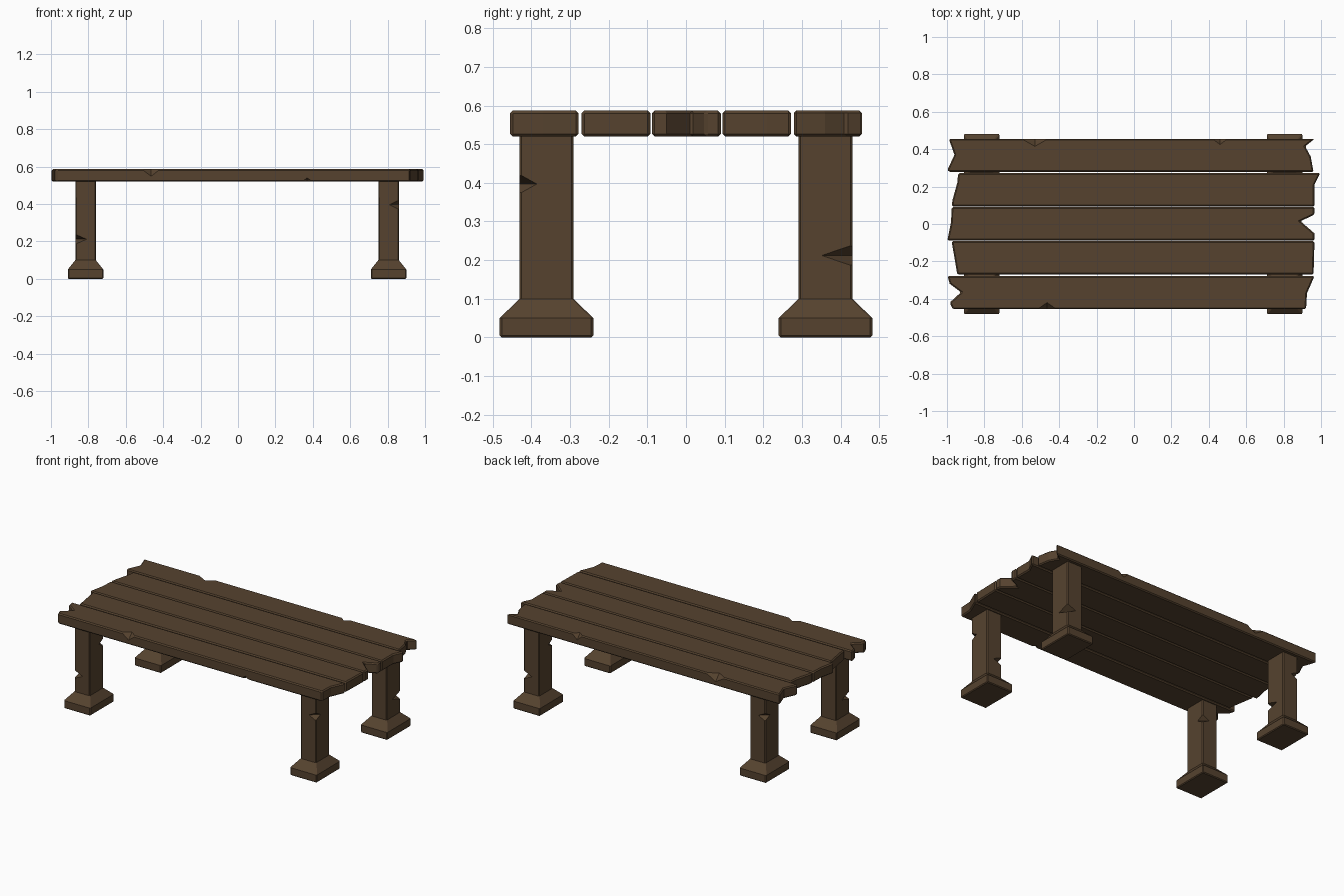
import bpy
import bmesh
from mathutils import Matrix, Vector

cube = bpy.data.objects.get("Cube")
if cube:
    bpy.data.objects.remove(cube, do_unlink=True)

# One dark wood colour for everything
COLOUR = (0.092, 0.055, 0.028, 1.0)
wood = bpy.data.materials.new("dark_wood")
wood.use_nodes = True
wood.diffuse_color = COLOUR
bsdf = wood.node_tree.nodes["Principled BSDF"]
bsdf.inputs["Base Color"].default_value = COLOUR
bsdf.inputs["Roughness"].default_value = 0.8

PLANK_BOTTOM, PLANK_TOP = 0.52, 0.587


def make_object(name, bm):
    bmesh.ops.recalc_face_normals(bm, faces=bm.faces[:])
    mesh = bpy.data.meshes.new(name)
    bm.to_mesh(mesh)
    bm.free()
    mesh.materials.append(wood)
    obj = bpy.data.objects.new(name, mesh)
    bpy.context.scene.collection.objects.link(obj)
    return obj


def diamond_cutter(centre, radii):
    """Eight-sided diamond that chips a notch out of an edge."""
    bm = bmesh.new()
    bmesh.ops.create_cone(bm, cap_ends=False, segments=4, radius1=1, radius2=0, depth=1,
                          matrix=Matrix.Translation((0, 0, 0.5)))
    ring = [v for v in bm.verts if v.co.z < 0.5]
    tip = bm.verts.new((0, 0, -1))
    for edge in [e for e in bm.edges if all(v in ring for v in e.verts)]:
        bm.faces.new((edge.verts[0], edge.verts[1], tip))
    bmesh.ops.scale(bm, vec=radii, verts=bm.verts[:])
    bmesh.ops.translate(bm, vec=centre, verts=bm.verts[:])
    obj = make_object("notch_cutter", bm)
    obj.hide_render = True
    return obj


def finish(obj, bevel, notches):
    """Bevel the square edges, chip the notches, and keep the result."""
    mod = obj.modifiers.new("edge_bevel", 'BEVEL')
    mod.width = bevel
    mod.segments = 1
    mod.limit_method = 'ANGLE'
    mod.angle_limit = 0.87
    cutters = [diamond_cutter(c, r) for c, r in notches]
    for cutter in cutters:
        cut = obj.modifiers.new("notch", 'BOOLEAN')
        cut.operation = 'DIFFERENCE'
        cut.solver = 'EXACT'
        cut.object = cutter
    graph = bpy.context.evaluated_depsgraph_get()
    mesh = bpy.data.meshes.new_from_object(obj.evaluated_get(graph))
    obj.modifiers.clear()
    obj.data = mesh
    mesh.materials.clear()
    mesh.materials.append(wood)
    for cutter in cutters:
        bpy.data.objects.remove(cutter, do_unlink=True)


def plank(name, left_end, right_end, notches=()):
    """Extrude an outline: left end from back to front, right end from front to back."""
    bm = bmesh.new()
    verts = [bm.verts.new((x, y, PLANK_BOTTOM)) for x, y in left_end + right_end]
    face = bm.faces.new(verts)
    top = bmesh.ops.extrude_face_region(bm, geom=[face])["geom"]
    bmesh.ops.translate(bm, vec=(0, 0, PLANK_TOP - PLANK_BOTTOM),
                        verts=[g for g in top if isinstance(g, bmesh.types.BMVert)])
    finish(make_object(name, bm), 0.007, notches)


# Table top: five planks with broken ends
plank("back_plank",
      [(-0.99, 0.455), (-0.96, 0.37), (-0.997, 0.29), (-0.99, 0.279)],
      [(0.96, 0.279), (0.945, 0.36), (0.915, 0.415), (0.965, 0.455)],
      [((-0.53, 0.455, PLANK_TOP), (0.07, 0.04, 0.04)),
       ((0.46, 0.455, PLANK_TOP), (0.04, 0.03, 0.035))])
plank("inner_back_plank",
      [(-0.94, 0.272), (-0.945, 0.22), (-0.97, 0.13), (-0.975, 0.094)],
      [(0.965, 0.094), (0.965, 0.21), (0.996, 0.272)])
plank("middle_plank",
      [(-0.975, 0.09), (-0.978, 0.01), (-0.998, -0.088)],
      [(0.965, -0.088), (0.965, -0.05), (0.89, 0.015), (0.965, 0.05), (0.965, 0.09)])
plank("inner_front_plank",
      [(-0.975, -0.092), (-0.945, -0.27)],
      [(0.96, -0.27), (0.965, -0.092)])
plank("front_plank",
      [(-0.997, -0.278), (-0.985, -0.32), (-0.925, -0.365), (-0.985, -0.42), (-0.97, -0.455)],
      [(0.92, -0.455), (0.925, -0.37), (0.965, -0.278)],
      [((-0.465, -0.455, PLANK_TOP), (0.05, 0.035, 0.038)),
       ((0.37, -0.455, PLANK_BOTTOM), (0.028, 0.025, 0.02))])


# Legs: square post flaring out to a wide foot
def leg(name, sx, sy):
    cx, cy = -0.005 + 0.81 * sx, 0.361 * sy
    bm = bmesh.new()
    rings = []
    for hx, hy, z in ((0.095, 0.121, 0), (0.095, 0.121, 0.05),
                      (0.055, 0.07, 0.1), (0.055, 0.07, 0.525)):
        rings.append([bm.verts.new((cx + hx * i, cy + hy * j, z))
                      for i, j in ((-1, -1), (1, -1), (1, 1), (-1, 1))])
    for lower, upper in zip(rings, rings[1:]):
        for k in range(4):
            n = (k + 1) % 4
            bm.faces.new((lower[k], lower[n], upper[n], upper[k]))
    bm.faces.new(rings[0])
    bm.faces.new(rings[-1])
    # Two chips on opposite corners, swapped between the diagonal pairs
    low_side = 1 if sx * sy > 0 else -1
    corner = Vector((0.055 * sx, 0.07 * sy, 0)) * low_side
    base = Vector((cx, cy, 0))
    notches = [(base + corner + Vector((0, 0, 0.212)), (0.06, 0.08, 0.027)),
               (base - corner + Vector((0, 0, 0.397)), (0.05, 0.045, 0.025))]
    finish(make_object(name, bm), 0.005, notches)


for sx, side in ((-1, "right"), (1, "left")):
    for sy, end in ((-1, "front"), (1, "back")):
        leg(f"{end}_{side}_leg", sx, sy)
